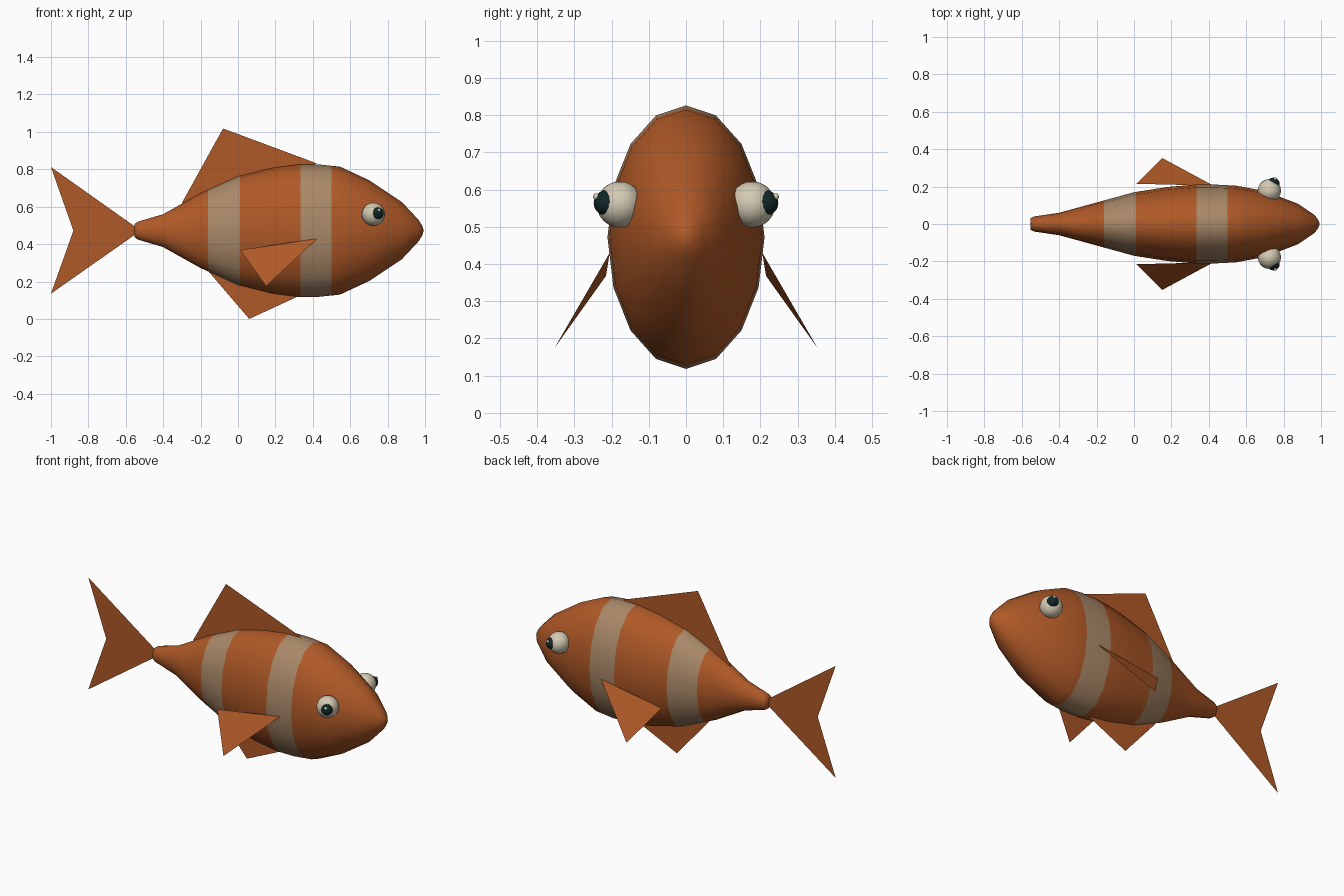
import bpy
import math

if "Cube" in bpy.data.objects:
    bpy.data.objects.remove(bpy.data.objects["Cube"])


def material(name, rgb):
    m = bpy.data.materials.new(name)
    m.diffuse_color = (*rgb, 1)
    m.use_nodes = True
    m.node_tree.nodes["Principled BSDF"].inputs["Base Color"].default_value = m.diffuse_color
    return m


ORANGE = material("orange", (0.43, 0.10, 0.02))
CREAM = material("tan_stripe", (0.40, 0.25, 0.14))
WHITE = material("eye_white", (0.66, 0.59, 0.45))
DARK = material("pupil_dark", (0.005, 0.02, 0.02))


def mesh_object(name, verts, faces, mats):
    me = bpy.data.meshes.new(name)
    me.from_pydata(verts, [], faces)
    for m in mats:
        me.materials.append(m)
    ob = bpy.data.objects.new(name, me)
    bpy.context.collection.objects.link(ob)
    return ob


# Body: elliptical rings lofted along x (x, half width, half height)
MID_Z = 0.472
SIDES = 16
STRIPES = [(-0.16, 0.01), (0.335, 0.50)]
profile = [(-0.552, 0.032, 0.036), (-0.535, 0.040, 0.048), (-0.40, 0.060, 0.088),
           (-0.20, 0.115, 0.200), (0.0, 0.170, 0.290), (0.18, 0.198, 0.335),
           (0.32, 0.210, 0.354), (0.43, 0.211, 0.354), (0.545, 0.205, 0.342),
           (0.70, 0.176, 0.270), (0.877, 0.108, 0.152), (0.965, 0.048, 0.058),
           (0.985, 0.022, 0.026)]


def section(x):
    for a, b in zip(profile, profile[1:]):
        if a[0] <= x <= b[0]:
            t = (x - a[0]) / (b[0] - a[0])
            return (x, a[1] + t * (b[1] - a[1]), a[2] + t * (b[2] - a[2]))


rings = sorted(profile + [section(x) for s in STRIPES for x in s])
verts = []
for x, w, h in rings:
    for i in range(SIDES):
        a = math.tau * i / SIDES
        verts.append((x, w * math.cos(a), MID_Z + h * math.sin(a)))
faces = []
for r in range(len(rings) - 1):
    for i in range(SIDES):
        j = (i + 1) % SIDES
        a, b = r * SIDES, (r + 1) * SIDES
        faces.append((a + i, a + j, b + j, b + i))
last = (len(rings) - 1) * SIDES
nose, rear = len(verts), len(verts) + 1
verts += [(0.993, 0, MID_Z), (-0.555, 0, MID_Z)]
for i in range(SIDES):
    j = (i + 1) % SIDES
    faces.append((last + i, last + j, nose))
    faces.append((j, i, rear))
body = mesh_object("body", verts, faces, [ORANGE, CREAM])
for p in body.data.polygons:
    p.use_smooth = True
    if any(lo < p.center.x < hi for lo, hi in STRIPES):
        p.material_index = 1


# Flat fins on the centre plane
def flat_fin(name, pts, faces):
    mesh_object(name, [(x, 0, z) for x, z in pts], faces, [ORANGE])


flat_fin("dorsal_fin", [(-0.30, 0.62), (0.0, 0.60), (0.42, 0.832), (-0.08, 1.018)],
         [(0, 1, 2, 3)])
flat_fin("belly_fin", [(-0.18, 0.28), (0.06, 0.0), (0.32, 0.12), (0.06, 0.30)],
         [(0, 1, 2, 3)])
flat_fin("tail_fin", [(-0.52, MID_Z), (-1.0, 0.812), (-0.88, MID_Z), (-1.0, 0.135)],
         [(0, 1, 2), (0, 2, 3)])


def ball(name, center, radius, mat, seg=20, rows=12):
    bpy.ops.mesh.primitive_uv_sphere_add(segments=seg, ring_count=rows,
                                         radius=radius, location=center)
    ob = bpy.context.object
    ob.name = name
    ob.data.materials.append(mat)
    bpy.ops.object.shade_smooth()


# Paired side fins and eyes
for side, s in (("front", -1), ("back", 1)):
    mesh_object(side + "_side_fin",
                [(0.425, s * 0.205, 0.43), (0.012, s * 0.215, 0.368),
                 (0.15, s * 0.353, 0.175)],
                [(0, 1, 2) if s > 0 else (0, 2, 1)], [ORANGE])
    ball(side + "_eye", (0.724, s * 0.178, 0.56), 0.062, WHITE)
    ball(side + "_pupil", (0.745, s * 0.214, 0.564), 0.034, DARK)
    ball(side + "_eye_glint", (0.755, s * 0.241, 0.581), 0.009, WHITE, 10, 6)
